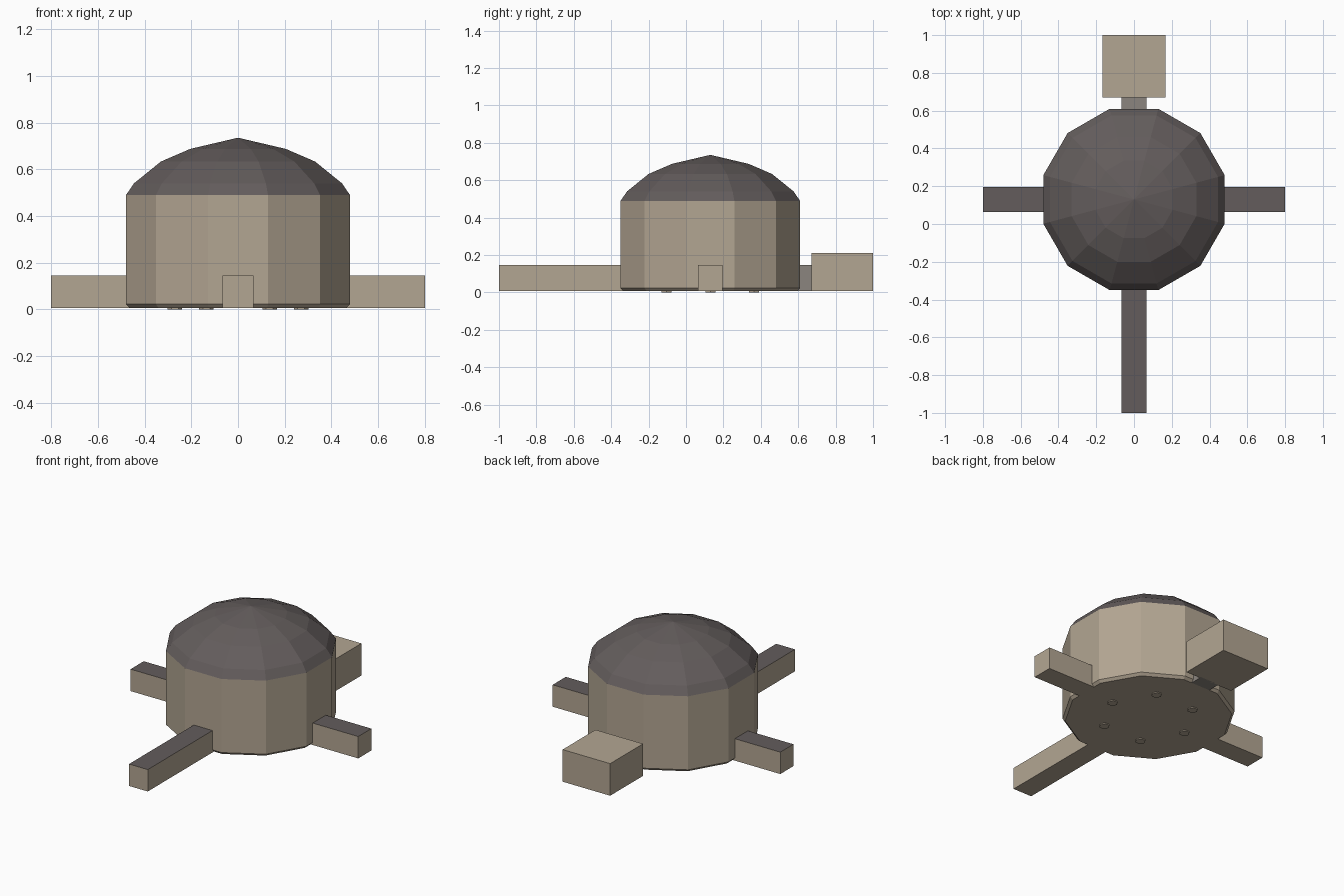
import bpy, bmesh, math

if "Cube" in bpy.data.objects:
    bpy.data.objects.remove(bpy.data.objects["Cube"])


def material(name, rgb):
    m = bpy.data.materials.new(name)
    m.diffuse_color = (*rgb, 1)
    m.use_nodes = True
    m.node_tree.nodes["Principled BSDF"].inputs["Base Color"].default_value = m.diffuse_color
    return m


tan = material("tan_wall", (0.45, 0.38, 0.29))
dark = material("dark_roof", (0.125, 0.108, 0.107))
grey = material("grey_link", (0.26, 0.235, 0.21))
CY = 0.13  # drum centre in y


def finish(name, bm, mats, top_index=0):
    bmesh.ops.recalc_face_normals(bm, faces=bm.faces[:])
    bm.normal_update()
    for f in bm.faces:
        f.material_index = top_index if f.normal.z > 0.9 else 0
    me = bpy.data.meshes.new(name)
    bm.to_mesh(me)
    bm.free()
    for m in mats:
        me.materials.append(m)
    ob = bpy.data.objects.new(name, me)
    bpy.context.collection.objects.link(ob)
    return ob


def box(name, lo, hi, mats, top_index=0):
    bm = bmesh.new()
    bmesh.ops.create_cube(bm, size=1)
    for v in bm.verts:
        v.co = [(a + b) / 2 + c * (b - a) for a, b, c in zip(lo, hi, v.co)]
    return finish(name, bm, mats, top_index)


def lathe(name, profile, sides, mat, centre, turn):
    """Faceted solid of revolution; profile is (radius, z) from bottom to top."""
    bm = bmesh.new()
    rings = []
    for r, z in profile:
        n = 1 if r == 0 else sides
        rings.append([bm.verts.new((centre[0] + r * math.cos(turn + math.tau * i / sides),
                                    centre[1] + r * math.sin(turn + math.tau * i / sides), z))
                      for i in range(n)])
    for a, b in zip(rings, rings[1:]):
        for i in range(sides):
            j = (i + 1) % sides
            bm.faces.new((a[i], a[j], b[0]) if len(b) == 1 else (a[i], a[j], b[j], b[i]))
    bm.faces.new(rings[0][::-1])
    if len(rings[-1]) > 1:
        bm.faces.new(rings[-1])
    return finish(name, bm, [mat])


# profiles are read at the flat sides, so scale them out to the corners
k = 1 / math.cos(math.pi / 12)
half = math.pi / 12

# round hall with chamfered foot, and faceted dome
lathe("drum", [(0.465 * k, 0.006), (0.48 * k, 0.022), (0.48 * k, 0.489)], 12, tan, (0, CY), half)
lathe("dome", [(0.48 * k, 0.489), (0.445 * k, 0.54), (0.33 * k, 0.633),
               (0.205 * k, 0.687), (0, 0.735)], 12, dark, (0, CY), half)

# small pads under the floor
for i in range(6):
    a = i * math.pi / 3
    lathe(f"pad_{i + 1}", [(0.031, 0), (0.031, 0.008)], 6, tan,
          (0.27 * math.cos(a), CY + 0.27 * math.sin(a)), 0)

# passages with dark roofs
Z0, Z1, W = 0.006, 0.145, 0.066
box("front_passage", (-W, -1, Z0), (W, CY - 0.46, Z1), [tan, dark], 1)
box("right_passage", (0.46, CY - W, Z0), (0.8, CY + W, Z1), [tan, dark], 1)
box("left_passage", (-0.8, CY - W, Z0), (-0.46, CY + W, Z1), [tan, dark], 1)

# rear annex and its link
box("rear_link", (-W, CY + 0.46, Z0), (W, 0.68, Z1), [grey])
box("rear_annex", (-0.167, 0.67, Z0), (0.167, 1, 0.21), [tan])
